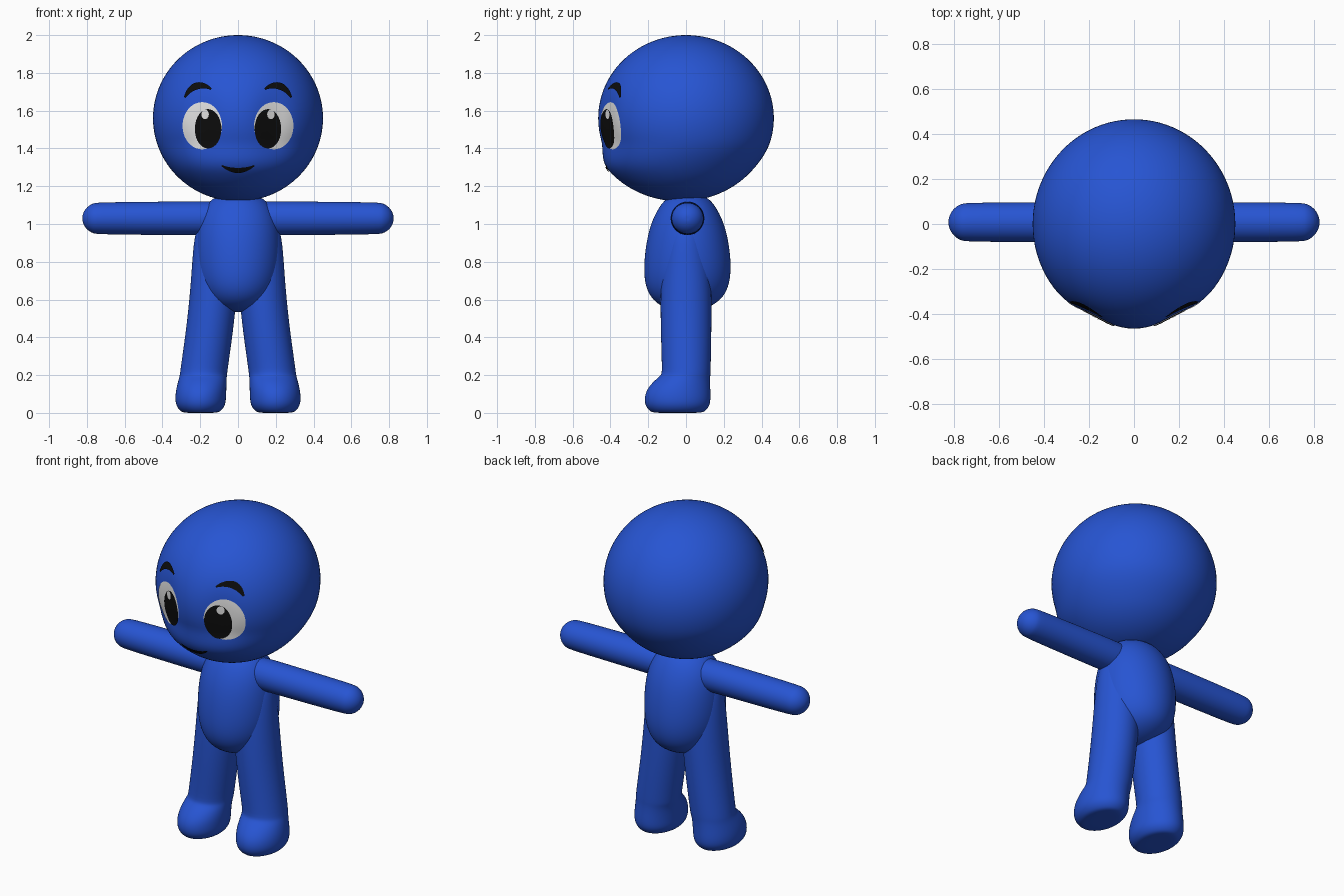
import bpy, bmesh, math
from mathutils import Vector, Matrix
from mathutils.bvhtree import BVHTree

if "Cube" in bpy.data.objects:
    bpy.data.objects.remove(bpy.data.objects["Cube"])


def material(name, rgb):
    m = bpy.data.materials.new(name)
    m.diffuse_color = (*rgb, 1)
    m.use_nodes = True
    m.node_tree.nodes["Principled BSDF"].inputs["Base Color"].default_value = m.diffuse_color
    return m


BLUE = material("blue", (0.02, 0.09, 0.65))
WHITE = material("white", (0.8, 0.8, 0.8))
BLACK = material("black", (0.004, 0.004, 0.004))


def finish(name, bm, mat, subsurf=0):
    bmesh.ops.recalc_face_normals(bm, faces=bm.faces)
    me = bpy.data.meshes.new(name)
    bm.to_mesh(me)
    me.materials.append(mat)
    for p in me.polygons:
        p.use_smooth = True
    ob = bpy.data.objects.new(name, me)
    bpy.context.collection.objects.link(ob)
    if subsurf:
        mod = ob.modifiers.new("smooth", 'SUBSURF')
        mod.levels = mod.render_levels = subsurf
    return ob


def loft(name, rings, side=1, turn=None, n=24):
    """Skin a stack of ellipses (z, centre x, centre y, radius x, radius y)."""
    bm = bmesh.new()
    loops = []
    for z, cx, cy, rx, ry in rings:
        loops.append([bm.verts.new((side * (cx + rx * math.cos(2 * math.pi * i / n)),
                                    cy + ry * math.sin(2 * math.pi * i / n), z))
                      for i in range(n)])
    for a, b in zip(loops, loops[1:]):
        for i in range(n):
            j = (i + 1) % n
            bm.faces.new((a[i], a[j], b[j], b[i]))
    for loop in (loops[0], loops[-1]):
        mid = sum((v.co for v in loop), Vector()) / n
        c = bm.verts.new(mid)
        for i in range(n):
            bm.faces.new((loop[i], loop[(i + 1) % n], c))
    if turn:
        bm.transform(turn)
    return finish(name, bm, BLUE, 2)


# Head: ellipsoid with fuller chin and shallow eye hollows
bm = bmesh.new()
bmesh.ops.create_uvsphere(bm, u_segments=96, v_segments=64, radius=1)
for v in bm.verts:
    x, y, u = v.co
    x, y, z = x * 0.45, y * 0.465, 1.56 + u * 0.44
    t = min(max((-u - 0.25) / 0.4, 0), 1)
    t = t * t * (3 - 2 * t)
    shift = -0.05 * t * min(max(0.6 - y, 0), 1)
    if y < 0:
        shift += 0.025 * math.exp(-((abs(x) - 0.19) / 0.09) ** 2 - ((z - 1.54) / 0.16) ** 2)
    v.co = (x, y + shift, z)
bm.normal_update()
surface = BVHTree.FromBMesh(bm)
finish("head", bm, BLUE)


def on_face(x, z, lift):
    hit, normal, _, _ = surface.ray_cast(Vector((x, -2, z)), Vector((0, 1, 0)))
    if normal.y > 0:
        normal = -normal
    return hit + normal * lift


def oval(name, cx, cz, rx, rz, mat, lift, n=40, steps=8):
    """Thin oval plate following the face."""
    bm = bmesh.new()
    c = bm.verts.new(on_face(cx, cz, lift))
    prev = None
    for k in range(1, steps + 1):
        f = k / steps
        ring = [bm.verts.new(on_face(cx + f * rx * math.cos(2 * math.pi * i / n),
                                     cz + f * rz * math.sin(2 * math.pi * i / n), lift))
                for i in range(n)]
        for i in range(n):
            j = (i + 1) % n
            bm.faces.new((c, ring[i], ring[j]) if prev is None
                         else (prev[i], ring[i], ring[j], prev[j]))
        prev = ring
    finish(name, bm, mat)


def stroke(name, p0, p1, p2, width, lift, n=20):
    """Tapered curved plate following the face along a quadratic curve."""
    bm = bmesh.new()
    p0, p1, p2 = Vector(p0), Vector(p1), Vector(p2)
    rows = []
    for i in range(n + 1):
        t = i / n
        p = p0 * (1 - t) ** 2 + p1 * 2 * t * (1 - t) + p2 * t * t
        d = ((p1 - p0) * (1 - t) + (p2 - p1) * t).normalized()
        side = Vector((-d.y, d.x)) * width * (0.25 + 0.75 * math.sin(math.pi * t)) / 2
        rows.append([bm.verts.new(on_face(*(p + side * s), lift)) for s in (-1, 0, 1)])
    for a, b in zip(rows, rows[1:]):
        for k in range(2):
            bm.faces.new((a[k], a[k + 1], b[k + 1], b[k]))
    finish(name, bm, BLACK)


# Torso: egg-shaped, fullest at the belly
loft("torso", [(0.535, 0, 0, 0.05, 0.05), (0.56, 0, 0, 0.12, 0.13),
               (0.61, 0, 0.005, 0.175, 0.195), (0.68, 0, 0.006, 0.21, 0.226),
               (0.77, 0, 0.008, 0.228, 0.234), (0.88, 0, 0.008, 0.23, 0.224),
               (0.98, 0, 0.008, 0.22, 0.203), (1.06, 0, 0.008, 0.198, 0.17),
               (1.12, 0, 0.008, 0.155, 0.13), (1.15, 0, 0.008, 0.11, 0.09)])

for label, s in (("right", -1), ("left", 1)):
    # Leg flowing into a rounded foot
    loft(label + "_leg", [(0.0, 0.198, -0.045, 0.085, 0.125), (0.008, 0.198, -0.045, 0.108, 0.148),
                          (0.04, 0.198, -0.045, 0.133, 0.174), (0.085, 0.198, -0.045, 0.136, 0.177),
                          (0.13, 0.194, -0.038, 0.134, 0.168), (0.175, 0.188, -0.018, 0.128, 0.147),
                          (0.2, 0.183, 0.0, 0.126, 0.13), (0.23, 0.18, 0.002, 0.126, 0.13),
                          (0.5, 0.141, 0.0, 0.126, 0.137), (0.75, 0.121, 0.0, 0.125, 0.135),
                          (0.95, 0.11, 0.0, 0.124, 0.11), (1.02, 0.105, 0.0, 0.09, 0.08)], s)
    # Straight arm with a domed end
    dome = [(0.737 + 0.088 * math.sin(a), 0, 0, 0.086 * math.cos(a), 0.088 * math.cos(a))
            for a in (math.radians(d) for d in (0, 20, 40, 60, 78))]
    turn = Matrix.Translation((0, 0.008, 1.03)) @ Matrix.Rotation(s * math.pi / 2, 4, 'Y')
    loft(label + "_arm", [(0.0, 0, 0, 0.092, 0.092), (0.3, 0, 0, 0.09, 0.09)] + dome, 1, turn)
    # Eye, pupil, glint and brow
    oval(label + "_eye_white", s * 0.188, 1.52, 0.104, 0.125, WHITE, 0.003)
    oval(label + "_pupil", s * 0.156, 1.504, 0.07, 0.104, BLACK, 0.006)
    oval(label + "_eye_glint", s * 0.17, 1.58, 0.02, 0.025, WHITE, 0.009, 20, 3)
    stroke(label + "_brow", (s * 0.278, 1.668), (s * 0.225, 1.765), (s * 0.138, 1.712), 0.036, 0.008)

# Mouth: smiling crescent
stroke("mouth", (-0.085, 1.312), (0, 1.262), (0.085, 1.312), 0.026, 0.006)
